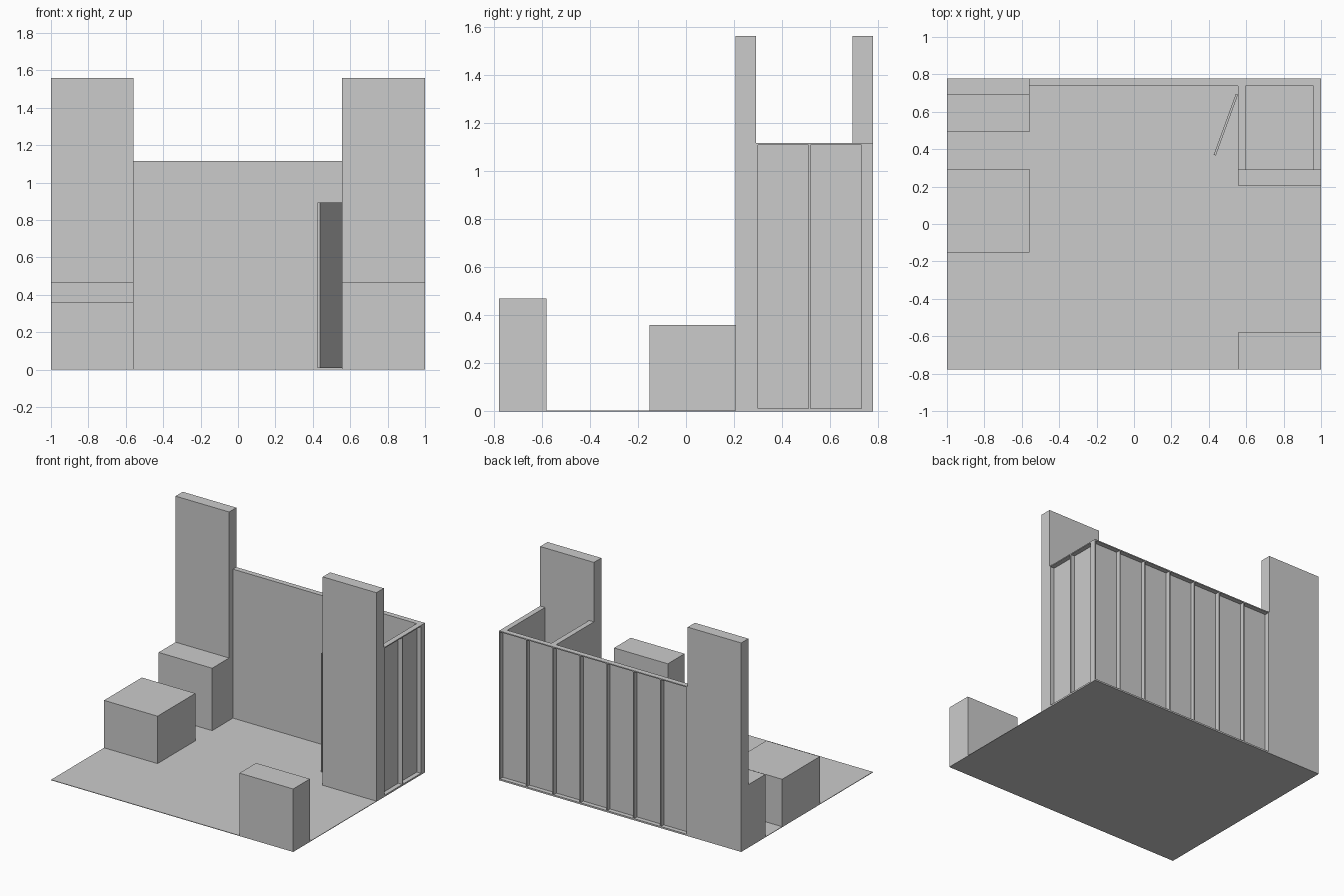
import bpy, bmesh

if "Cube" in bpy.data.objects:
    bpy.data.objects.remove(bpy.data.objects["Cube"])


def add_box(bm, x0, x1, y0, y1, z0, z1):
    ret = bmesh.ops.create_cube(bm, size=1)
    for v in ret["verts"]:
        v.co.x = x0 if v.co.x < 0 else x1
        v.co.y = y0 if v.co.y < 0 else y1
        v.co.z = z0 if v.co.z < 0 else z1


def make(name, boxes):
    bm = bmesh.new()
    for b in boxes:
        add_box(bm, *b)
    me = bpy.data.meshes.new(name)
    bm.to_mesh(me)
    bm.free()
    ob = bpy.data.objects.new(name, me)
    bpy.context.collection.objects.link(ob)
    return ob


FLOOR = 0.004
WALL = 1.116
TOWER = 1.56
T = 0.04       # wall depth
SKIN = 0.006   # inner sheet
S = 0.008      # stud and rail width
L, R = -0.558, 0.556

# Stage platform and plain volumes
make("floor", [(-1, 1, -0.777, 0.777, 0, FLOOR)])
make("front_counter", [(R, 1, -0.777, -0.58, FLOOR, 0.47)])
make("display_table", [(-1, L, -0.152, 0.294, FLOOR, 0.358)])
make("rear_counter", [(-1, L, 0.492, 0.692, FLOOR, 0.47)])
make("left_tower", [(-1, L, 0.692, 0.777, FLOOR, TOWER)])
make("right_tower", [(R, 1, 0.205, 0.292, FLOOR, TOWER)])


def framed_wall(name, start, end, inner, outer, panels, along_x):
    """Sheet on the inner face, thin studs and rails open to the outside."""
    skin = inner + (SKIN if outer > inner else -SKIN)
    parts = [(start, end, inner, skin, FLOOR, WALL),
             (start, end, skin, outer, FLOOR, FLOOR + S),
             (start, end, skin, outer, WALL - S, WALL)]
    for i in range(panels + 1):
        a = start + (end - start - S) * i / panels
        parts.append((a, a + S, skin, outer, FLOOR + S, WALL - S))
    if not along_x:
        parts = [(c, d, a, b, e, f) for a, b, c, d, e, f in parts]
    return make(name, parts)


# Back and side walls with exposed framing
framed_wall("back_wall", L, 1, 0.777 - T, 0.777, 7, True)
framed_wall("side_wall", 0.292, 0.777 - T, 1 - T, 1, 2, False)

# Store room wall with a doorway
D0, D1, DH = 0.345, 0.692, 0.893
make("partition_wall", [
    (R, R + T, 0.292, D0, FLOOR, WALL),
    (R, R + T, D1, 0.777 - T, FLOOR, WALL),
    (R, R + T, D0, D1, DH, WALL)])

# Door swung open about its rear edge
door = make("door", [(-0.012, 0, -0.347, 0, 0.008, DH)])
door.location = (R, D1, 0)
door.rotation_euler.z = -0.349
